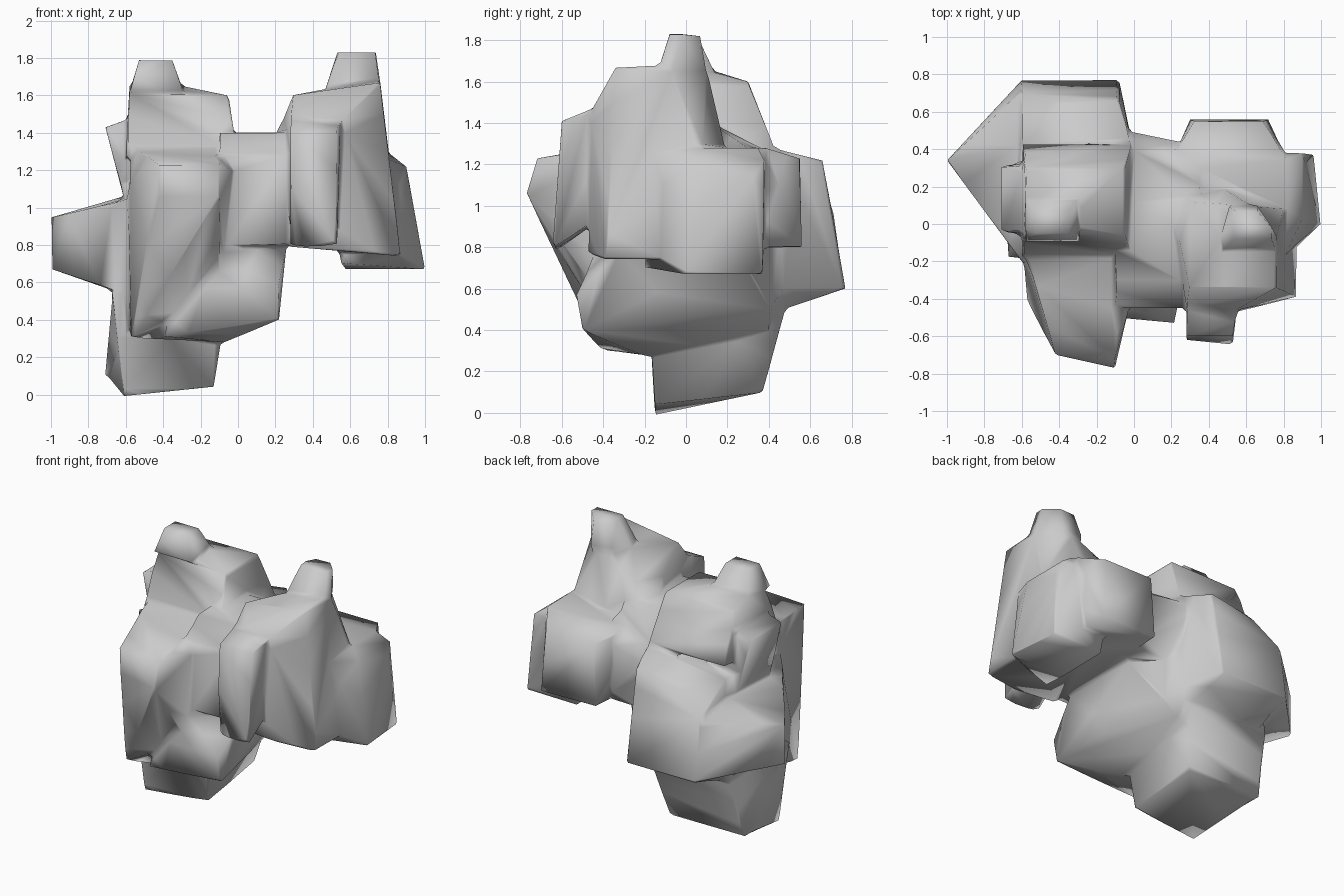
import bpy, bmesh

default_cube = bpy.data.objects.get("Cube")
if default_cube:
    bpy.data.objects.remove(default_cube, do_unlink=True)

rock_grey = bpy.data.materials.new("rock grey")
rock_grey.use_nodes = True
grey = (0.6, 0.6, 0.6, 1)
rock_grey.diffuse_color = grey
rock_grey.node_tree.nodes["Principled BSDF"].inputs["Base Color"].default_value = grey

boulder_mesh = bmesh.new()


def lump(*corners):
    """Add one convex chunk of rock wrapped around its corner points."""
    verts = [boulder_mesh.verts.new(corner) for corner in corners]
    result = bmesh.ops.convex_hull(boulder_mesh, input=verts)
    leftovers = {item for item in result["geom_interior"] + result["geom_unused"]
                 if isinstance(item, bmesh.types.BMVert)}
    bmesh.ops.delete(boulder_mesh, geom=list(leftovers), context='VERTS')


def slab(x_range, y_range, z):
    """Return the four corners of a level rectangle, for lofting chunks."""
    return [(x, y, z) for x in x_range for y in y_range]


# Large lobe: side wedge
lump((-1, .34, .67), (-1, .34, .95), (-.6, .77, .6), (-.6, .71, 1),
     (-.61, .42, 1.06), (-.6, -.2, 1.04), (-.6, -.2, .54),
     (-.62, .45, .54), (-.2, .3, .8))

# Large lobe: belly with a flat back
lump((-.6, .77, .6), (-.08, .77, .6), (-.6, .7, 1), (-.08, .66, 1.22),
     (-.4, .65, 1.18), (-.57, -.41, .3), (-.07, -.19, .28), (-.59, -.2, 1.1),
     (-.02, -.3, 1.2), (-.02, .48, .6), (-.02, .46, 1.27), (-.6, .42, 1.18),
     (-.62, .45, .5))

# Nose and sloping front
lump((-.42, -.7, 1.23), (-.1, -.72, 1.23), (-.1, -.77, 1.06), (-.42, -.69, 1.06),
     (-.57, -.41, .3), (-.1, -.4, .55), (-.03, -.46, 1.2),
     (-.58, -.15, 1.33), (-.04, -.15, 1.32), (-.58, .1, .5), (0, .1, .5))

# Lower front knob, running back under the bridge
lump((.22, -.5, .4), (.22, -.53, .57), (-.2, -.49, .57), (-.4, -.41, .31),
     (-.07, -.22, .28), (.26, -.3, .8), (-.2, -.4, .85),
     (.25, .25, .78), (.1, .41, .5), (-.02, .47, .62), (0, .45, .9),
     (-.05, .4, .4), (-.3, .3, .3), (-.3, .3, .8))

# Foot
lump((-.61, -.15, -.01), (-.13, -.15, .04), (-.71, .37, .1), (-.14, .37, .1),
     *slab((-.67, -.05), (-.18, .49), .54))

# Head of the large lobe, its peak and its side knob
lump(*slab((-.6, -.01), (-.19, .43), 1.27), *slab((-.58, -.05), (-.06, .3), 1.6),
     (-.58, .1, 1.66), (-.3, .1, 1.65))
lump(*slab((-.58, -.29), (-.1, .15), 1.62), *slab((-.53, -.35), (-.05, .07), 1.79))
lump(*slab((-.61, -.4), (-.06, .33), 1.05),
     *slab((-.71, -.4), (-.04, .31), 1.43), *slab((-.59, -.4), (-.03, .28), 1.47))

# Bridge between the lobes
lump(*slab((-.1, .35), (-.43, .4), .8), (-.1, .51, 1.15), (.35, .42, 1.2),
     (-.1, .46, 1.23), *slab((-.1, .35), (-.3, .12), 1.4),
     *slab((-.1, .35), (-.45, .2), 1.28))

# Small lobe: body, peak, front panel, back and outer side
lump((.28, -.45, .79), (.55, -.47, .77), (.87, -.39, .74), (.87, -.05, .74),
     (.3, .3, .8), (.28, -.45, 1.45), (.55, -.46, 1.45), (.8, .08, 1.3),
     (.2, .14, 1.36), (.29, -.34, 1.6), (.76, -.34, 1.67), (.76, -.08, 1.68),
     (.62, .1, 1.66), (.3, .12, 1.5))
lump(*slab((.47, .76), (-.14, -.06), 1.64), (.5, .1, 1.64), (.66, .1, 1.64),
     *slab((.53, .74), (-.08, -.02), 1.83), (.55, .07, 1.82), (.66, .07, 1.82))
lump((.28, -.61, .79), (.53, -.645, .79), *slab((.28, .53), (-.62, -.2), 1.1),
     *slab((.28, .53), (-.6, -.45), 1.41), *slab((.28, .55), (-.45, -.3), 1.47))
lump(*slab((.3, .72), (0, .56), .8), *slab((.32, .69), (0, .55), 1.23),
     *slab((.22, .8), (.1, .38), 1.28))
lump((.58, 0, .67), (.58, .37, .67), (1, 0, .67), (.96, .37, .67),
     (.55, -.2, .7), (.87, -.12, .74), (.82, -.15, 1.25),
     *slab((.5, .9), (.03, .38), 1.22), *slab((.5, .82), (.05, .35), 1.28))

mesh = bpy.data.meshes.new("boulder")
bmesh.ops.recalc_face_normals(boulder_mesh, faces=boulder_mesh.faces)
boulder_mesh.to_mesh(mesh)
boulder_mesh.free()
mesh.materials.append(rock_grey)
boulder = bpy.data.objects.new("boulder", mesh)
bpy.context.collection.objects.link(boulder)

# Fuse the chunks into one skin, then bring it back to a low-poly surface
fuse = boulder.modifiers.new("fuse", 'REMESH')
fuse.mode = 'VOXEL'
fuse.voxel_size = .015
soften = boulder.modifiers.new("soften", 'SMOOTH')
soften.iterations = 3
reduce = boulder.modifiers.new("reduce", 'DECIMATE')
reduce.ratio = .007

bpy.context.view_layer.objects.active = boulder
boulder.select_set(True)
for modifier in ("fuse", "soften", "reduce"):
    bpy.ops.object.modifier_apply(modifier=modifier)
bpy.ops.object.shade_smooth()
